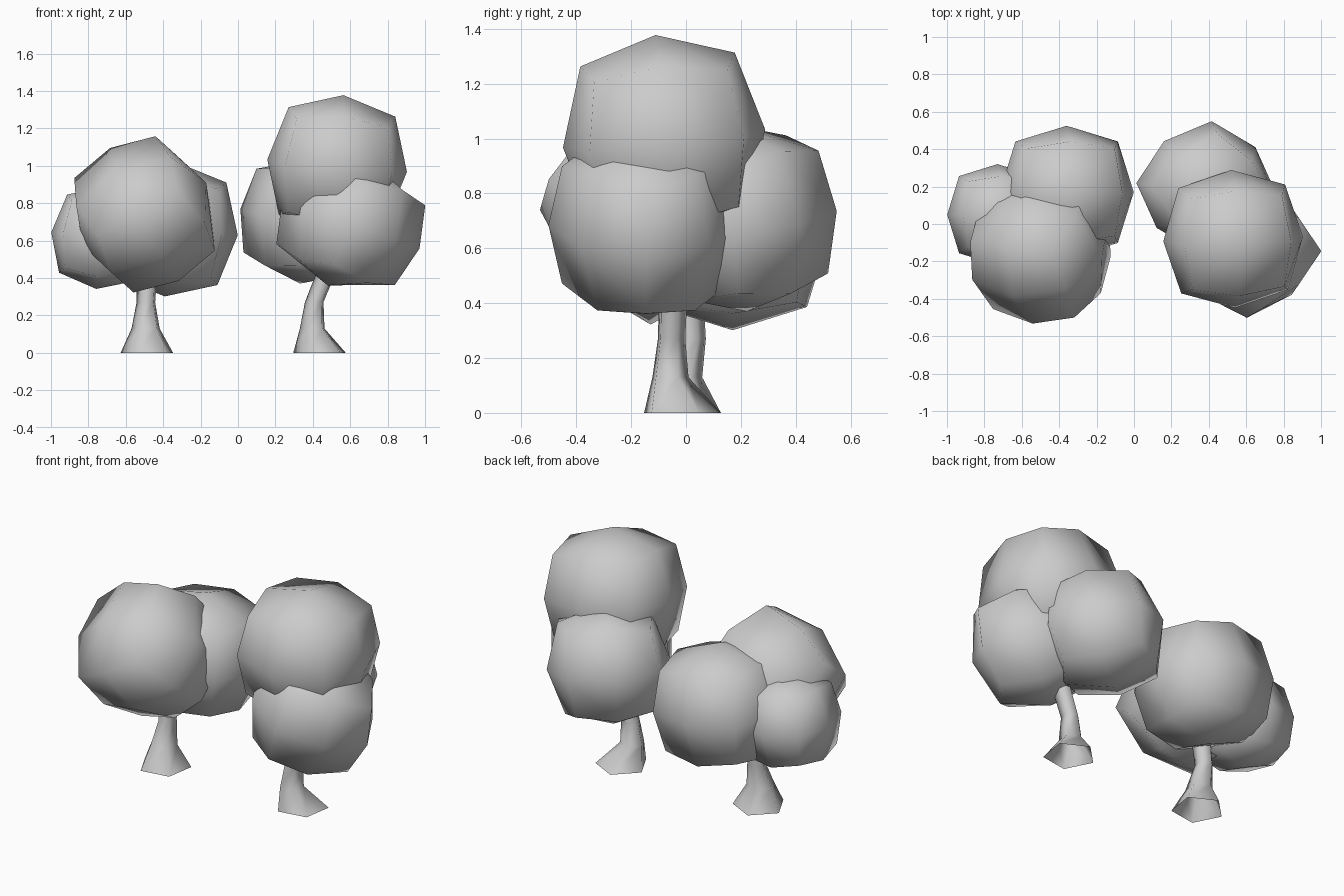
import bpy, bmesh, math
from mathutils import Vector, Euler, Matrix

cube = bpy.data.objects.get("Cube")
if cube:
    bpy.data.objects.remove(cube, do_unlink=True)

grey = bpy.data.materials.new("plain_grey")
grey.use_nodes = True
COLOUR = (0.6, 0.6, 0.6, 1)
grey.diffuse_color = COLOUR
grey.node_tree.nodes["Principled BSDF"].inputs["Base Color"].default_value = COLOUR

# Bulge of a clump's face centres, edge middles and corners
BULGE = {1: 1.0, 2: 1.08, 3: 1.14}


def finish(bm, name, location):
    for face in bm.faces:
        face.smooth = True
    mesh = bpy.data.meshes.new(name)
    bm.to_mesh(mesh)
    bm.free()
    mesh.materials.append(grey)
    obj = bpy.data.objects.new(name, mesh)
    obj.location = location
    bpy.context.collection.objects.link(obj)


def foliage(name, centre, radii, tilt, spin=0):
    """Rounded clump: a cube split once, pushed out to a ball, spun and tilted."""
    bm = bmesh.new()
    bmesh.ops.create_cube(bm, size=2)
    bmesh.ops.subdivide_edges(bm, edges=bm.edges[:], cuts=1, use_grid_fill=True)
    turn = Euler([math.radians(a) for a in tilt]).to_matrix()
    turn = turn @ Matrix.Rotation(math.radians(spin), 3, 'Z')
    for v in bm.verts:
        kind = round(v.co.length_squared)
        v.co = turn @ (v.co.normalized() * BULGE[kind])
        v.co = Vector(c * r for c, r in zip(v.co, radii))
    finish(bm, name, centre)


def trunk(name, rings):
    """Five-sided bent trunk, open at the ends; each ring is x, y, z, radius."""
    bm = bmesh.new()
    loops = []
    for x, y, z, r in rings:
        angles = [math.radians(72 * i - 45) for i in range(5)]
        loops.append([bm.verts.new((x + r * math.cos(a), y + r * math.sin(a), z))
                      for a in angles])
    for low, high in zip(loops, loops[1:]):
        for i in range(5):
            j = (i + 1) % 5
            bm.faces.new((low[i], low[j], high[j], high[i]))
    finish(bm, name, (0, 0, 0))


# Short tree
trunk("short_tree_trunk", [(-0.48, -0.02, 0, 0.149), (-0.49, -0.02, 0.13, 0.08),
                           (-0.49, 0.02, 0.27, 0.053), (-0.48, 0.0, 0.5, 0.06)])
foliage("short_tree_front_foliage", (-0.5, -0.135, 0.74), (0.373, 0.37, 0.37), (0, 62.7, -6), 135)
foliage("short_tree_back_foliage", (-0.36, 0.17, 0.66), (0.36, 0.355, 0.36), (0, 5, 0))
foliage("short_tree_side_foliage", (-0.73, 0.05, 0.615), (0.27, 0.27, 0.275), (0, 6, 0))

# Tall tree
trunk("tall_tree_trunk", [(0.443, -0.02, 0, 0.149), (0.4, -0.06, 0.13, 0.07),
                          (0.41, -0.055, 0.27, 0.053), (0.47, -0.05, 0.42, 0.055),
                          (0.5, -0.05, 0.6, 0.055)])
foliage("tall_tree_top_foliage", (0.53, -0.08, 1.0), (0.375, 0.37, 0.38), (5, 5, 2))
foliage("tall_tree_front_foliage", (0.603, -0.145, 0.685), (0.362, 0.33, 0.345), (0, 20, 0), 45)
foliage("tall_tree_back_foliage", (0.385, 0.195, 0.71), (0.35, 0.33, 0.345), (4, 9, -4), 45)
